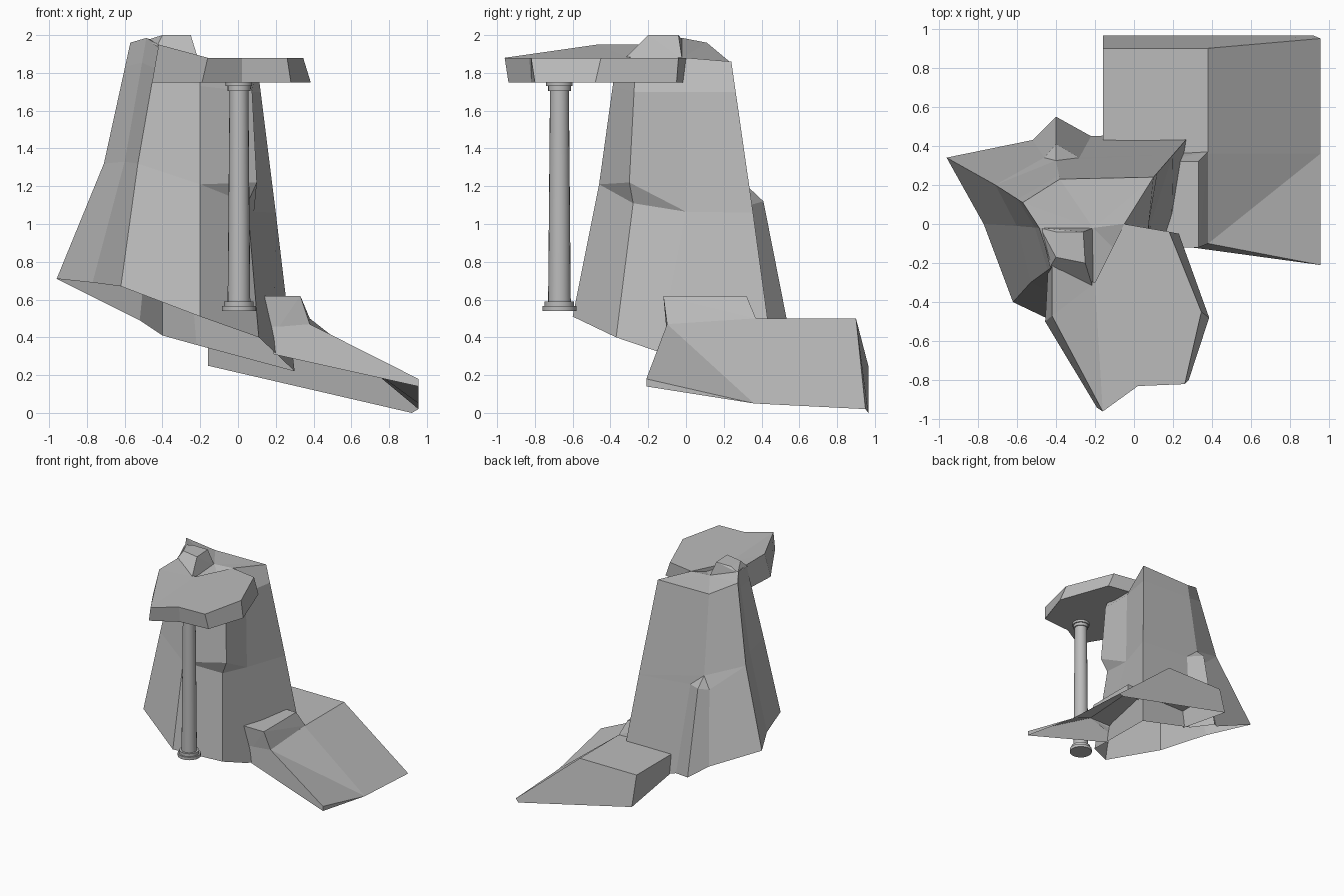
import bpy
import bmesh
from mathutils import Vector

default_cube = bpy.data.objects.get("Cube")
if default_cube:
    bpy.data.objects.remove(default_cube, do_unlink=True)

# One plain stone colour for everything
STONE = (0.5, 0.5, 0.5, 1.0)
stone = bpy.data.materials.new("grey stone")
stone.use_nodes = True
stone.diffuse_color = STONE
for node in stone.node_tree.nodes:
    if node.type == 'BSDF_PRINCIPLED':
        node.inputs["Base Color"].default_value = STONE


def finish(name, bm):
    """Merge, orient and turn a bmesh into a named stone object."""
    bmesh.ops.remove_doubles(bm, verts=bm.verts[:], dist=0.0005)
    bmesh.ops.recalc_face_normals(bm, faces=bm.faces[:])
    mesh = bpy.data.meshes.new(name)
    bm.to_mesh(mesh)
    bm.free()
    mesh.materials.append(stone)
    obj = bpy.data.objects.new(name, mesh)
    bpy.context.collection.objects.link(obj)
    return obj


def hull(name, points):
    """Faceted convex rock around a few corners, left open underneath."""
    bm = bmesh.new()
    for p in points:
        bm.verts.new(p)
    bmesh.ops.convex_hull(bm, input=bm.verts[:])
    bmesh.ops.recalc_face_normals(bm, faces=bm.faces[:])
    below = [f for f in bm.faces if f.normal.z < -0.5]
    bmesh.ops.delete(bm, geom=below, context='FACES')
    return finish(name, bm)


def loft(name, rings, capped):
    """Skin a stack of rings with equal point counts."""
    bm = bmesh.new()
    rows = [[bm.verts.new(p) for p in ring] for ring in rings]
    count = len(rows[0])
    for low, high in zip(rows, rows[1:]):
        for i in range(count):
            j = (i + 1) % count
            bm.faces.new((low[i], low[j], high[j], high[i]))
    if capped:
        caps = [bm.faces.new(rows[0]), bm.faces.new(rows[-1])]
        bmesh.ops.triangulate(bm, faces=caps)
    return finish(name, bm)


def shell(name, polygons):
    """Open sheet of flat polygons sharing corners."""
    bm = bmesh.new()
    for polygon in polygons:
        bm.faces.new([bm.verts.new(p) for p in polygon])
    return finish(name, bm)


# Main rock tower, open underneath: corners run round from the back left through
# the front; the last three columns form the narrow buttress on the back wall
foot_ring = [(-.96, .34, .71), (-.77, 0, .69), (-.62, -.4, .67), (-.2, -.6, .51),
             (.11, -.37, .4), (.19, -.15, .325), (.3, .47, .22),
             (-.22, .45, .36), (-.4, .55, .41), (-.52, .43, .49)]
waist_ring = [(-.71, .2, 1.32), (-.6, -.01, 1.33), (-.53, -.3, 1.32), (-.2, -.46, 1.21),
              (.05, -.28, 1.11), (.085, 0, 1.065), (.2, .355, 1.06),
              (-.28, .34, 1.1), (-.4, .41, 1.12), (-.46, .34, 1.1)]
crown_ring = [(-.57, .11, 1.96), (-.485, -.02, 1.985), (-.42, -.22, 1.95), (-.2, -.37, 1.86),
              (.04, -.27, 1.8), (-.05, 0, 1.88), (.1, .24, 1.86)] + [(-.38, .23, 1.86)] * 3
# The upper right front corner hangs over the lower wall; the buttress ends in a tip
upper_ring = waist_ring[:7] + [(-.4, .325, 1.2)] * 3
upper_ring[4] = (.1, -.3, 1.22)
# Just under the crown the right wall is still upright before its top notch
shoulder_ring = [Vector(a).lerp(Vector(b), .8) for a, b in zip(upper_ring, crown_ring)]
shoulder_ring[4:6] = [(.075, -.275, 1.7), (.075, 0, 1.7)]
summit = [(-.21, -.02, 1.88)] * len(crown_ring)
loft("rock_tower", [foot_ring, waist_ring, upper_ring, shoulder_ring, crown_ring, summit], False)

# Overhanging ledge: level right half and rising left half
LEDGE = 1.75


def ledge(name, bottom, top):
    loft(name, [[(x, y, LEDGE) for x, y in bottom], top], True)


ledge("ledge_right",
      [(-.19, -.94), (.02, -.82), (.28, -.8), (.385, -.48), (.23, -.05), (-.05, 0), (-.2, -.3)],
      [(x, y, 1.88) for x, y in [(-.16, -.96), (.02, -.83), (.26, -.82), (.345, -.45),
                                 (.18, -.04), (-.05, 0), (-.2, -.3)]])
ledge("ledge_left",
      [(-.455, -.5), (-.19, -.94), (-.2, -.3), (-.44, -.22)],
      [(-.42, -.47, 1.95), (-.16, -.96, 1.88), (-.2, -.3, 1.88), (-.42, -.22, 1.95)])

# Small boulder on the summit
hull("summit_boulder", [(-.4, -.04, 2), (-.26, -.04, 2), (-.25, -.2, 2), (-.4, -.17, 2),
                        (-.48, -.02, 1.975), (-.21, -.02, 1.87), (-.21, -.33, 1.87),
                        (-.43, -.22, 1.94)])

# Outcrop at the base, open underneath: shelf, slope and its outer walls
shelf_left, shelf_corner, shelf_end = (-.16, .43, .5), (-.16, .9, .5), (.15, -.1, .47)
brow, brow_back, brow_front = (.38, .36, .5), (.38, .9, .5), (.38, -.1, .47)
toe, toe_back, toe_front = (.955, .36, .05), (.955, .95, .02), (.955, -.21, .18)
heel, heel_left = (.92, .965, 0), (-.16, .965, .25)
toe_under = (.955, -.21, .14)
shell("base_outcrop", [
    (shelf_left, shelf_corner, brow_back, brow),
    (shelf_left, brow, brow_front, shelf_end),
    (brow, brow_back, toe_back, toe),
    (brow, toe, brow_front),
    (brow_front, toe, toe_front),
    (toe_front, toe, toe_under),
    (brow_front, toe_front, toe_under, (.19, -.1, .31), shelf_end),
    (shelf_corner, heel_left, heel, toe_back, brow_back),
    (shelf_corner, shelf_left, (-.16, .43, .34), heel_left)])

# Block resting between the tower and the slope
hull("base_block", [(.13, -.12, .62), (.33, -.12, .62), (.33, .32, .62), (.13, .32, .62),
                    (.38, -.1, .47), (.38, .37, .5), (.18, -.1, .4), (.15, .37, .45)])


# Round pillar under the ledge: base rings, tapered shaft, capital rings
def pillar_part(name, low, high, radius_low, radius_high):
    bpy.ops.mesh.primitive_cone_add(vertices=20, radius1=radius_low, radius2=radius_high,
                                    depth=high - low, location=(.005, -.67, (low + high) / 2))
    part = bpy.context.object
    part.name = name
    part.data.materials.append(stone)
    bpy.ops.object.shade_smooth_by_angle()


pillar_part("pillar_base", .54, .565, .09, .09)
pillar_part("pillar_base_ring", .565, .59, .078, .078)
pillar_part("pillar_shaft", .59, 1.71, .06, .05)
pillar_part("pillar_neck_ring", 1.705, 1.73, .06, .06)
pillar_part("pillar_capital", 1.73, 1.752, .07, .07)
